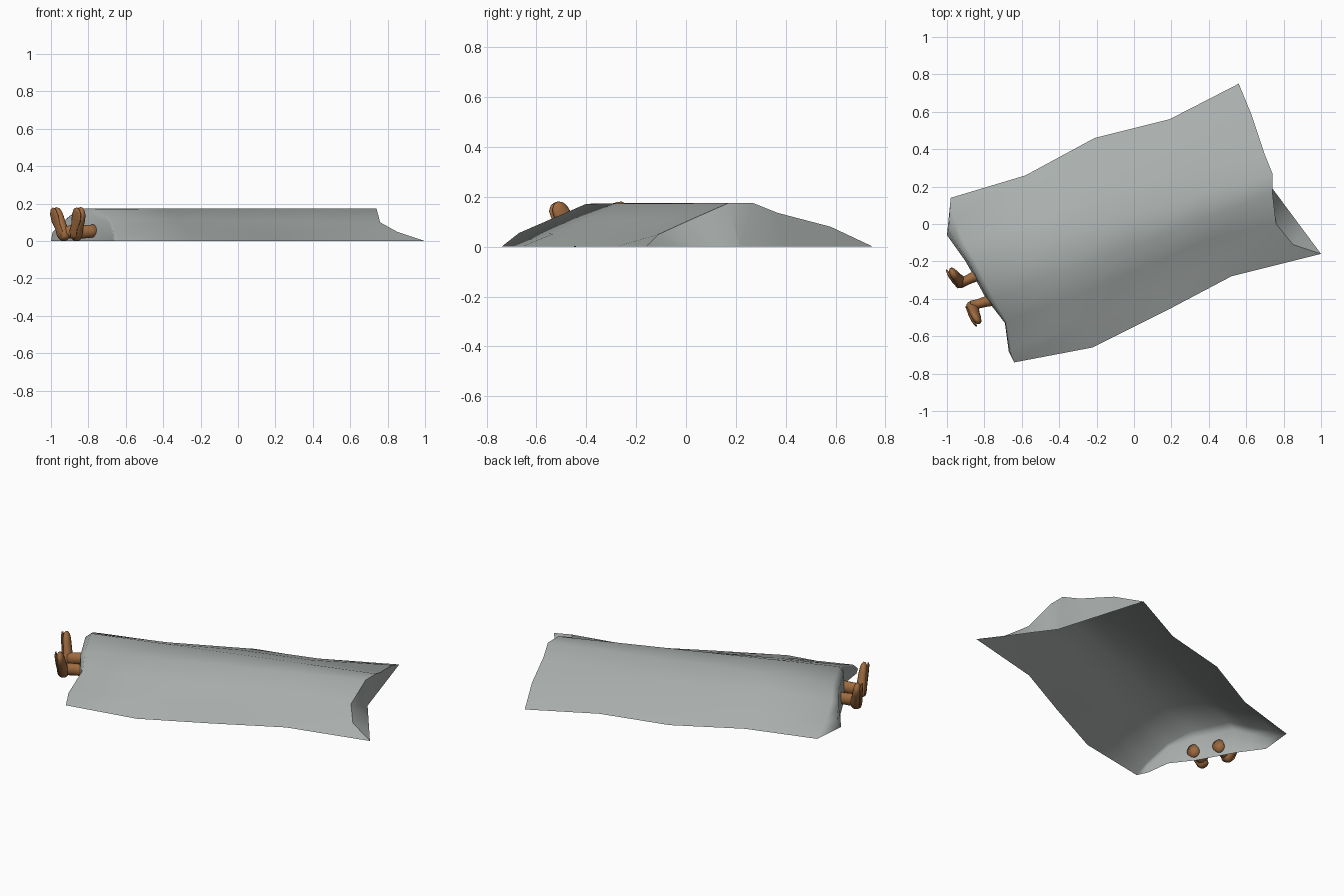
import bpy, bmesh, math
from mathutils import Vector as V

if "Cube" in bpy.data.objects:
    bpy.data.objects.remove(bpy.data.objects["Cube"])


def material(name, rgb):
    m = bpy.data.materials.new(name)
    m.diffuse_color = (*rgb, 1)
    m.use_nodes = True
    m.node_tree.nodes["Principled BSDF"].inputs["Base Color"].default_value = m.diffuse_color
    return m


GREY = material("grey cloth", (0.40, 0.43, 0.42))
BROWN = material("brown leather", (0.34, 0.145, 0.05))


def loft(name, rings, mat, closed=False):
    """Skin a list of equal-length rings; closed rings also get end caps."""
    bm = bmesh.new()
    rows = [[bm.verts.new(p) for p in r] for r in rings]
    n = len(rows[0])
    for a, b in zip(rows, rows[1:]):
        for i in range(n if closed else n - 1):
            j = (i + 1) % n
            bm.faces.new((a[i], a[j], b[j], b[i]))
    if closed:
        bm.faces.new(rows[0])
        bm.faces.new(rows[-1])
    bmesh.ops.remove_doubles(bm, verts=bm.verts, dist=0.0005)
    bmesh.ops.recalc_face_normals(bm, faces=bm.faces)
    # An open sheet should face outwards (upwards)
    if not closed and sum(f.normal.z * f.calc_area() for f in bm.faces) < 0:
        bmesh.ops.reverse_faces(bm, faces=bm.faces)
    me = bpy.data.meshes.new(name)
    bm.to_mesh(me)
    bm.free()
    me.materials.append(mat)
    for p in me.polygons:
        p.use_smooth = True
    ob = bpy.data.objects.new(name, me)
    bpy.context.collection.objects.link(ob)
    return ob


# Arched sections of the draped sheet at the foot and head ends
foot_arch = [V(p) for p in (
    (-.64, -.74, 0), (-.655, -.67, .055), (-.68, -.52, .12), (-.75, -.40, .172),
    (-.85, -.20, .175), (-.91, -.10, .125), (-.965, .03, .06), (-.98, .14, 0))]
head_arch = [V(p) for p in (
    (1, -.16, 0), (.85, -.11, .05), (.76, 0, .10), (.74, .17, .175),
    (.74, .27, .175), (.70, .37, .135), (.63, .58, .08), (.56, .75, 0))]
foot_hem = [V((x, y, 0)) for x, y in (
    (-.64, -.74), (-.67, -.68), (-.69, -.53), (-.79, -.40),
    (-.90, -.20), (-.95, -.13), (-1, -.06), (-.98, .14))]
front_hem = [(-.22, -.66), (.16, -.47), (.52, -.28)]
back_hem = [(-.58, .26), (-.21, .46), (.19, .56)]

# Foot end wall: hem, rounded shoulder, top edge
shoulder = [h.lerp(a, .25) for h, a in zip(foot_hem, foot_arch)]
for s, a in zip(shoulder, foot_arch):
    s.z = a.z * .8
sections = [foot_hem, shoulder, foot_arch]

# Middle sections between the two ends
for k in range(3):
    t = (k + 1) / 4
    p, q = V((*front_hem[k], 0)), V((*back_hem[k], 0))
    a, b = (foot_arch[i].lerp(head_arch[i], t) for i in (3, 4))
    row = [p, p.lerp(a, .33), p.lerp(a, .67), a, b, q.lerp(b, .67), q.lerp(b, .33), q]
    for i in (1, 2, 5, 6):
        row[i].z = foot_arch[i].lerp(head_arch[i], t).z
    sections.append(row)
sections.append(head_arch)
loft("draped_sheet", sections, GREY)

# Head end of the sheet folds down and inwards
mid = V((.725, .21, 0))
head_hem = [head_arch[0].lerp(mid, i / 3) for i in range(4)]
head_hem += [mid.lerp(head_arch[7], i / 3 + .02 * (i == 0)) for i in range(4)]
cap = loft("sheet_head_end", [head_arch, head_hem], GREY)


def tube(name, path, across, sizes, mat, n=14):
    """Elliptical tube: sizes are (half size along 'across', other half size)."""
    rings = []
    for i, c in enumerate(path):
        d = (path[min(i + 1, len(path) - 1)] - path[max(i - 1, 0)]).normalized()
        u = (across - d * across.dot(d)).normalized()
        w = d.cross(u)
        ru, rw = sizes[i]
        rings.append([c + u * ru * math.cos(2 * math.pi * k / n)
                      + w * rw * math.sin(2 * math.pi * k / n) for k in range(n)])
    return loft(name, rings, mat, closed=True)


# Boots sticking out under the foot end, toes up and flared outwards
for side, heel, toe, ankle, normal in (
        ("left", (-.925, -.315, .018), (-.972, -.258, .165), (-.832, -.272, .055), (-.9, -.43, 0)),
        ("right", (-.868, -.437, .018), (-.838, -.515, .165), (-.757, -.405, .055), (-.8, -.59, 0))):
    heel, toe, ankle, normal = V(heel), V(toe), V(ankle), V(normal).normalized()
    ts = (-.07, 0, .2, .45, .7, .9, 1.0, 1.08)
    sizes = [(.014, .018), (.030, .030), (.033, .034), (.027, .034),
             (.025, .039), (.021, .036), (.016, .027), (.006, .010)]
    tube(side + "_boot_foot", [heel.lerp(toe, t) for t in ts], normal, sizes, BROWN)
    # Thin sole plate on the outer face
    tube(side + "_boot_sole",
         [heel.lerp(toe, t) + normal * .023 for t in (-.02, .15, .4, .7, .95, 1.05)],
         normal, [(.006, .018), (.009, .034), (.008, .029), (.008, .042), (.007, .035), (.004, .015)],
         BROWN)
    base = heel + V((0, 0, .028))
    tube(side + "_boot_ankle", [base.lerp(ankle, t) for t in (0, .35, .7, 1)],
         V((0, 0, 1)), [(.030, .028), (.036, .026), (.034, .029), (.036, .034)], BROWN)
